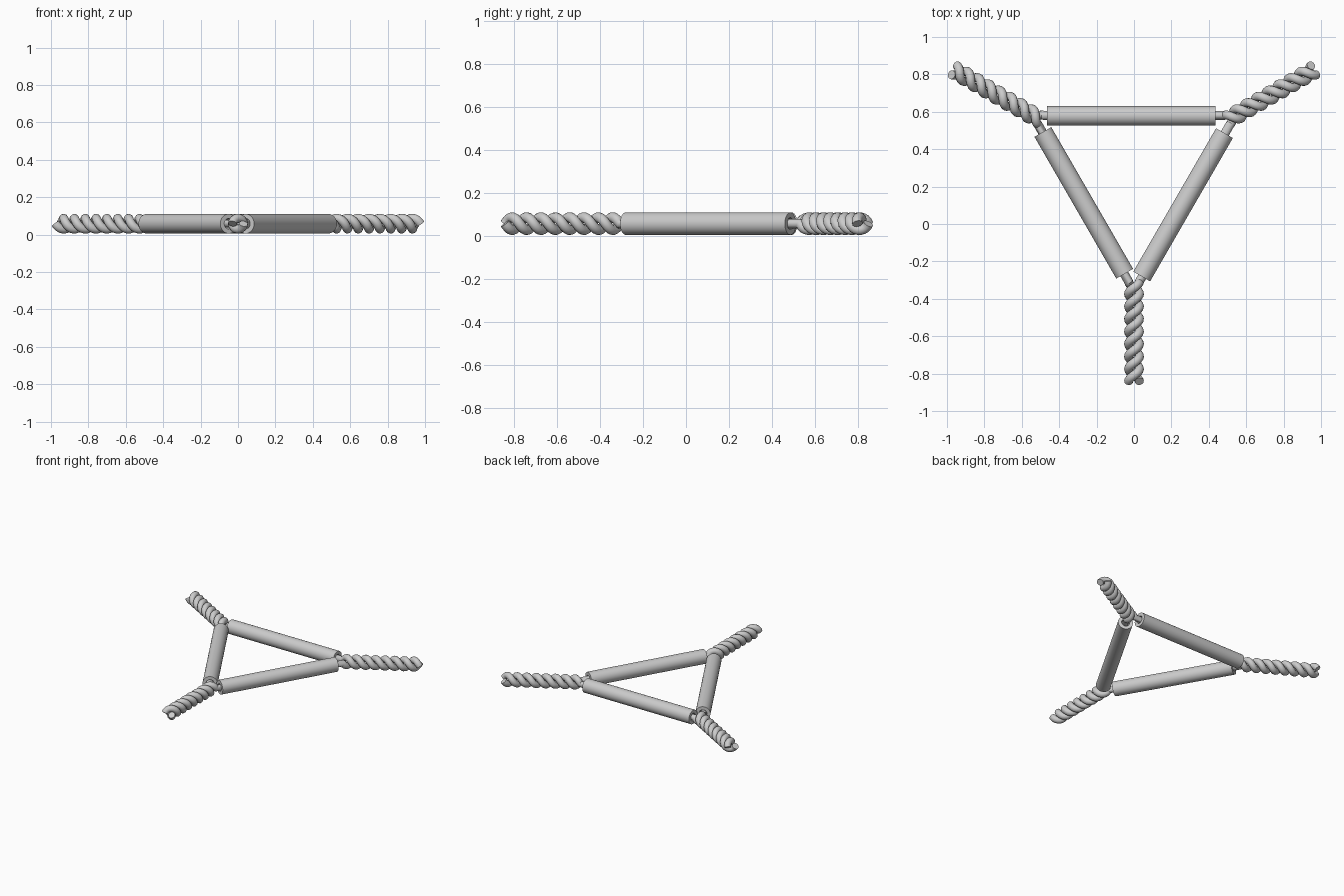
import bpy, bmesh
from math import sin, cos, pi, radians
from mathutils import Vector, Matrix

if "Cube" in bpy.data.objects:
    bpy.data.objects.remove(bpy.data.objects["Cube"])

CENTRE = Vector((0, 0.268, 0.058))   # middle of the triangle
UP = Vector((0, 0, 1))
WIRE_R, HELIX_R = 0.024, 0.029
TWIST_START, TWIST_END = 0.575, 1.11  # distances from the centre
TURNS, STEPS = 4, 18

grey = bpy.data.materials.new("plain grey")
grey.use_nodes = True
colour = (0.6, 0.6, 0.6, 1)
grey.diffuse_color = colour
grey.node_tree.nodes["Principled BSDF"].inputs["Base Color"].default_value = colour


def finish(obj):
    obj.data.materials.clear()
    obj.data.materials.append(grey)
    bpy.ops.object.select_all(action='DESELECT')
    obj.select_set(True)
    bpy.context.view_layer.objects.active = obj
    if obj.type == 'CURVE':
        bpy.ops.object.convert(target='MESH')
    bpy.ops.object.shade_smooth_by_angle(angle=radians(40))


def heading(degrees):
    return Vector((cos(radians(degrees)), sin(radians(degrees)), 0))


def strand(degrees, side):
    """Points of one strand of a twisted arm, from the triangle outwards."""
    out = heading(degrees)
    across = UP.cross(out)
    points = []
    for i in range(TURNS * STEPS + 1):
        t = i / (TURNS * STEPS)
        a = 2 * pi * TURNS * t
        offset = (across * cos(a) + UP * sin(a)) * HELIX_R * side
        points.append(CENTRE + out * (TWIST_START + (TWIST_END - TWIST_START) * t) + offset)
    return points


def wire(name, start_arm, end_arm):
    """One wire: a strand of one arm, a straight run, a strand of the next arm."""
    path = strand(start_arm, 1)[::-1] + strand(end_arm, -1)
    curve = bpy.data.curves.new(name, 'CURVE')
    curve.dimensions = '3D'
    curve.bevel_depth = WIRE_R
    curve.bevel_resolution = 4
    curve.use_fill_caps = True
    spline = curve.splines.new('POLY')
    spline.points.add(len(path) - 1)
    for point, co in zip(spline.points, path):
        point.co = (*co, 1)
    obj = bpy.data.objects.new(name, curve)
    bpy.context.collection.objects.link(obj)
    finish(obj)


def tube(name, facing, length, shift):
    """Hollow sleeve lying across the given direction."""
    outer, inner, half = 0.052, 0.028, length / 2
    bm = bmesh.new()
    ring = [bm.verts.new((r, 0, z)) for r, z in
            ((inner, -half), (outer, -half), (outer, half), (inner, half))]
    edges = [bm.edges.new((ring[i], ring[(i + 1) % 4])) for i in range(4)]
    bmesh.ops.spin(bm, geom=ring + edges, cent=(0, 0, 0), axis=(0, 0, 1),
                   angle=2 * pi, steps=32)
    bmesh.ops.remove_doubles(bm, verts=bm.verts, dist=0.0001)
    bmesh.ops.recalc_face_normals(bm, faces=bm.faces)
    out = heading(facing)
    along = UP.cross(out)
    turn = along.to_track_quat('Z', 'Y').to_matrix().to_4x4()
    bm.transform(Matrix.Translation(CENTRE + out * 0.31 + along * shift) @ turn)
    mesh = bpy.data.meshes.new(name)
    bm.to_mesh(mesh)
    bm.free()
    obj = bpy.data.objects.new(name, mesh)
    bpy.context.collection.objects.link(obj)
    finish(obj)


# Sleeves and wires: direction faced, sleeve length, slide along the wire
for side, facing, length, shift in (("back", 90, 0.9, 0.015),
                                    ("right", 210, 0.875, 0.0),
                                    ("left", 330, 0.885, -0.012)):
    tube(side + "_sleeve", facing, length, shift)
    wire(side + "_wire", facing - 60, facing + 60)
